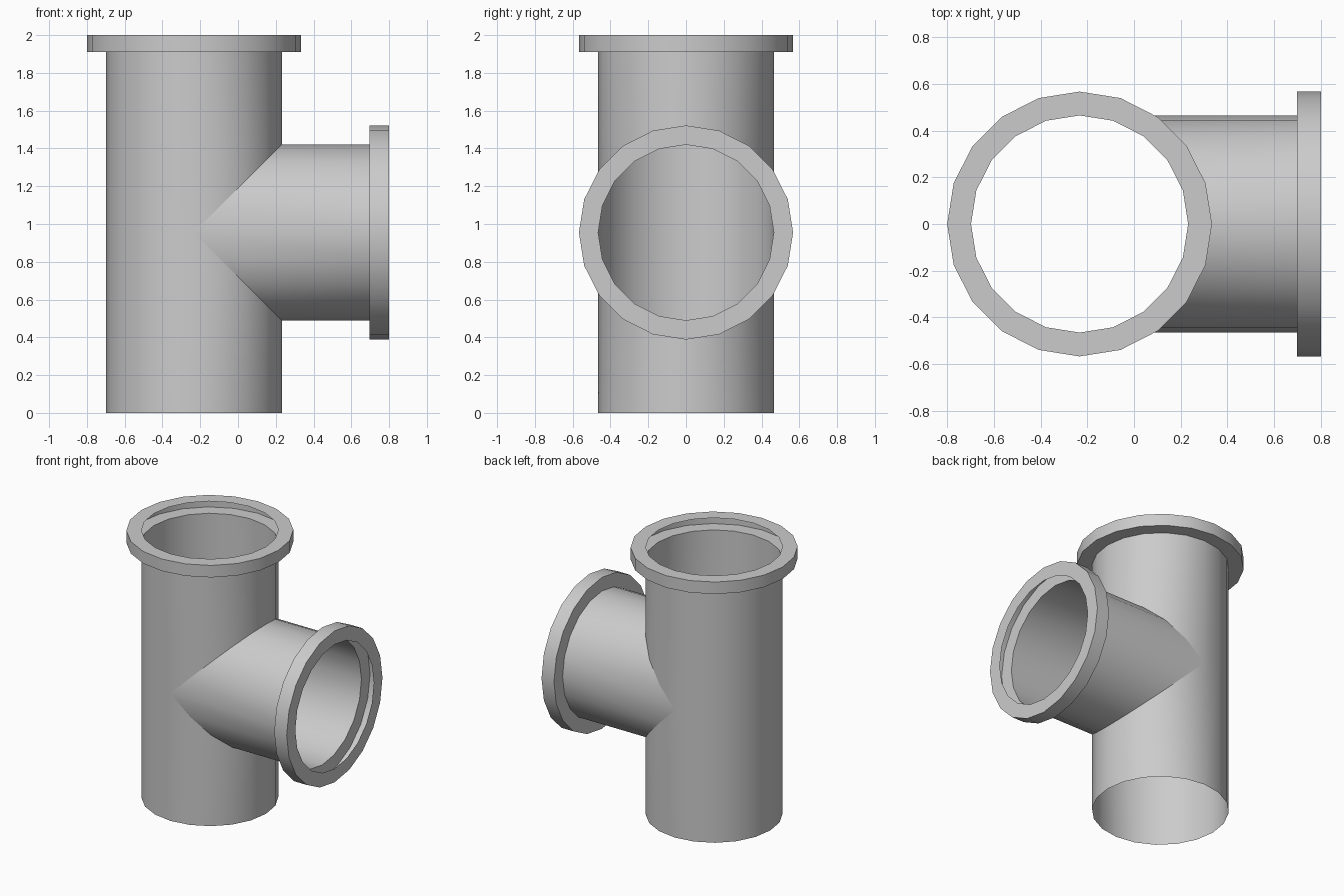
import bpy, bmesh
from math import sin, cos, tau, radians

if "Cube" in bpy.data.objects:
    bpy.data.objects.remove(bpy.data.objects["Cube"])

SIDES = 20
R, COLLAR_R = 0.465, 0.567     # pipe and collar radii
CX, CZ = -0.233, 0.955         # main pipe axis x, branch axis z
ANGLES = [tau * i / SIDES for i in range(SIDES)]


def upright(r, height):
    """Ring around the main axis; height is a function of the angle."""
    return [(CX + r * cos(a), r * sin(a), height(a)) for a in ANGLES]


def sideways(r, reach):
    """Ring around the branch axis; reach is a function of the angle."""
    return [(reach(a), r * cos(a), CZ + r * sin(a)) for a in ANGLES]


def at(v):
    return lambda a: v


def skin(name, *strips):
    """Open thin shell: bridge the consecutive rings of each strip."""
    bm = bmesh.new()
    for rings in strips:
        loops = [[bm.verts.new(p) for p in ring] for ring in rings]
        for lo, hi in zip(loops, loops[1:]):
            for i in range(SIDES):
                j = (i + 1) % SIDES
                bm.faces.new((lo[i], lo[j], hi[j], hi[i]))
    bmesh.ops.remove_doubles(bm, verts=bm.verts, dist=1e-5)
    mesh = bpy.data.meshes.new(name)
    bm.to_mesh(mesh)
    bm.free()
    obj = bpy.data.objects.new(name, mesh)
    bpy.context.collection.objects.link(obj)
    bpy.ops.object.select_all(action='DESELECT')
    obj.select_set(True)
    bpy.context.view_layer.objects.active = obj
    bpy.ops.object.shade_smooth_by_angle(angle=radians(30))
    return obj


def collar(name, ring, start, end):
    """Hollow collar, open toward the bore."""
    profile = [(R, start), (COLLAR_R, start), (COLLAR_R, end), (R, end)]
    return skin(name, [ring(r, at(p)) for r, p in profile])


# Main pipe, with the mitred opening left on its +x side
lower = [upright(R, at(0)), upright(R, lambda a: CZ - R * max(cos(a), 0))]
upper = [upright(R, lambda a: CZ + R * max(cos(a), 0)), upright(R, at(1.91))]
skin("main_pipe", lower, upper)

# Branch pipe, mitred to meet the main pipe
skin("branch_pipe", [sideways(R, lambda a: CX + R * abs(sin(a))),
                     sideways(R, at(0.697))])

# Socket collars on the top and branch ends
collar("top_collar", upright, 1.91, 2.0)
collar("branch_collar", sideways, 0.697, 0.8)
